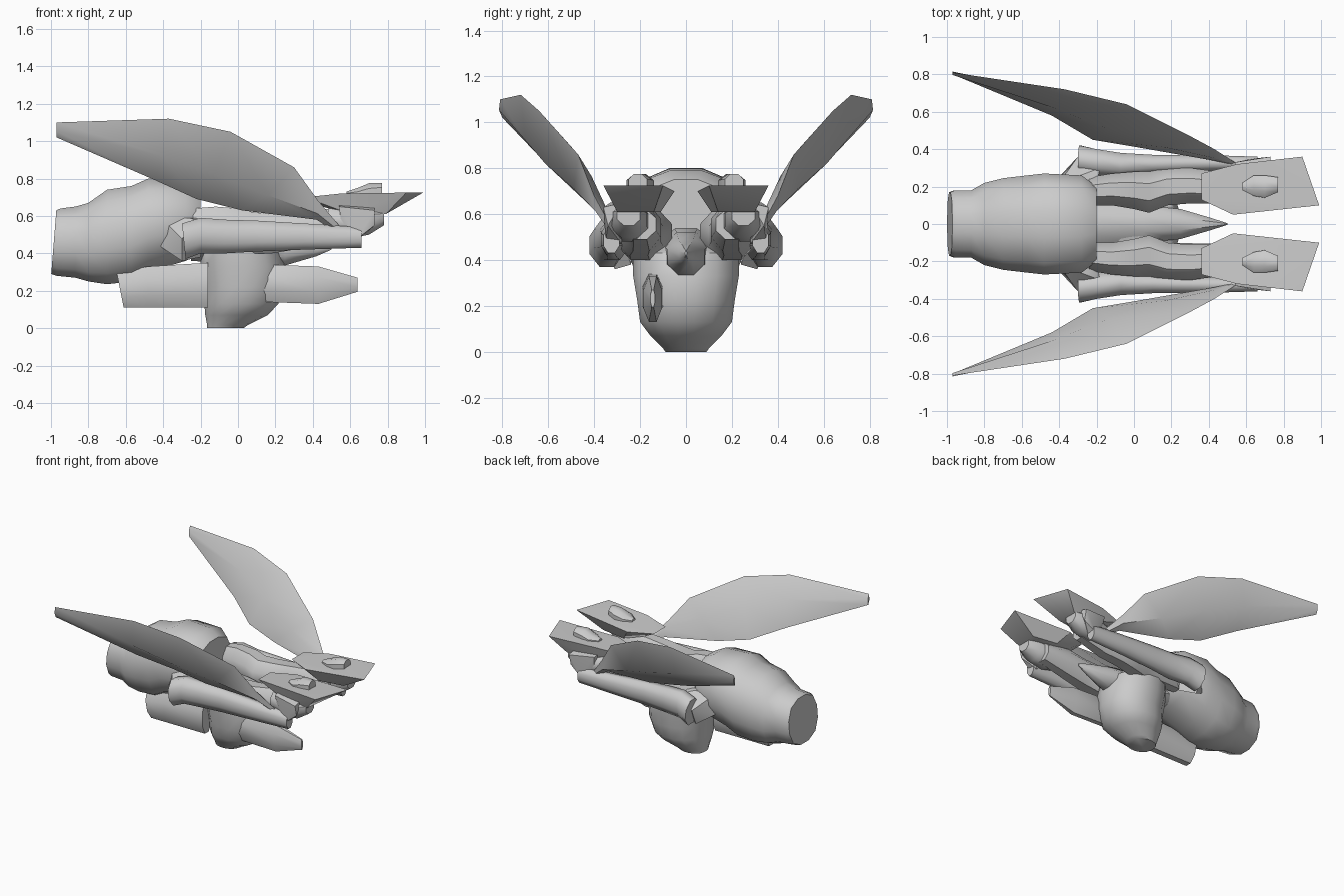
import bpy, bmesh, math
from mathutils import Vector

grey = bpy.data.materials.new("light grey")
grey.diffuse_color = (0.6, 0.6, 0.6, 1)


def finish(name, bm, mirror, angle):
    bmesh.ops.recalc_face_normals(bm, faces=bm.faces)
    me = bpy.data.meshes.new(name)
    bm.to_mesh(me)
    bm.free()
    me.materials.append(grey)
    ob = bpy.data.objects.new(name, me)
    bpy.context.collection.objects.link(ob)
    bpy.ops.object.select_all(action='DESELECT')
    ob.select_set(True)
    bpy.context.view_layer.objects.active = ob
    bpy.ops.object.shade_smooth_by_angle(angle=math.radians(angle))
    if mirror:
        m = ob.modifiers.new("mirror", 'MIRROR')
        m.use_axis = (False, True, False)
        m.use_mirror_merge = False
    return ob


def skin(name, rings, mirror=False, angle=45):
    """Join rings of equal length into a closed skin."""
    bm = bmesh.new()
    vs = [[bm.verts.new(p) for p in r] for r in rings]
    n = len(vs[0])
    for a, b in zip(vs, vs[1:]):
        for i in range(n):
            bm.faces.new((a[i], a[(i + 1) % n], b[(i + 1) % n], b[i]))
    bm.faces.new(vs[0])
    bm.faces.new(vs[-1])
    return finish(name, bm, mirror, angle)


def oval(a0, a1, b0, b1, n, power):
    """Rounded section that fills the given box."""
    pts = []
    for i in range(n):
        t = 2 * math.pi * (i + 0.5) / n
        c, s = math.cos(t), math.sin(t)
        k = (abs(c) ** power + abs(s) ** power) ** (-1 / power)
        pts.append((c * k, s * k))
    ma, mb = max(p[0] for p in pts), max(p[1] for p in pts)
    return [((a0 + a1) / 2 + p / ma * (a1 - a0) / 2,
             (b0 + b1) / 2 + q / mb * (b1 - b0) / 2) for p, q in pts]


def loft_x(name, secs, n=8, power=2.0, mirror=False, angle=45):
    """Sections along x: (x, y0, y1, z0, z1[, lean])."""
    rings = []
    for s in secs:
        lean = s[5] if len(s) > 5 else 0
        mid = (s[3] + s[4]) / 2
        rings.append([(s[0] + lean * (z - mid), y, z)
                      for y, z in oval(*s[1:5], n, power)])
    return skin(name, rings, mirror, angle)


def hull(name, pts, mirror=True, angle=30):
    bm = bmesh.new()
    for p in pts:
        bm.verts.new(p)
    r = bmesh.ops.convex_hull(bm, input=bm.verts)
    bmesh.ops.delete(bm, geom=list({v for v in r["geom_interior"]
                                    if isinstance(v, bmesh.types.BMVert)}), context='VERTS')
    return finish(name, bm, mirror, angle)


# main rear body
loft_x("rear_body", [
    (-0.985, -0.17, 0.17, 0.29, 0.63, 0.08),
    (-0.96, -0.18, 0.18, 0.28, 0.64, 0.06),
    (-0.87, -0.18, 0.18, 0.27, 0.65),
    (-0.80, -0.22, 0.22, 0.25, 0.67),
    (-0.70, -0.245, 0.245, 0.235, 0.74),
    (-0.57, -0.26, 0.26, 0.25, 0.76),
    (-0.48, -0.27, 0.27, 0.30, 0.80),
    (-0.28, -0.26, 0.26, 0.36, 0.79),
    (-0.20, -0.20, 0.20, 0.40, 0.75)], n=12, power=2.5)

# spike between the legs
loft_x("centre_spike", [
    (-0.25, -0.12, 0.12, 0.36, 0.54),
    (0.05, -0.10, 0.10, 0.34, 0.52),
    (0.25, -0.08, 0.08, 0.335, 0.49),
    (0.42, -0.03, 0.03, 0.385, 0.46),
    (0.50, -0.004, 0.004, 0.42, 0.44)], n=8)

# rounded nose pod below, stacked along z
rings = []
for z, x0, x1, w in [(0.0, -0.165, 0.03, 0.09), (0.015, -0.165, 0.05, 0.10),
                     (0.07, -0.175, 0.16, 0.155), (0.13, -0.18, 0.215, 0.20),
                     (0.22, -0.185, 0.25, 0.212), (0.33, -0.20, 0.25, 0.23),
                     (0.43, -0.20, 0.22, 0.23), (0.51, -0.19, 0.08, 0.05)]:
    rings.append([(x, y, z) for x, y in oval(x0, x1, -w, w, 16, 2.3)])
skin("nose_pod", rings)

# legs with bumps
loft_x("leg", [
    (-0.24, 0.10, 0.25, 0.42, 0.64), (-0.12, 0.10, 0.27, 0.41, 0.65),
    (0.00, 0.08, 0.28, 0.41, 0.64), (0.08, 0.06, 0.28, 0.40, 0.62),
    (0.18, 0.10, 0.30, 0.40, 0.61), (0.30, 0.11, 0.30, 0.42, 0.62),
    (0.45, 0.11, 0.28, 0.44, 0.64), (0.66, 0.13, 0.27, 0.49, 0.62)],
    n=8, power=2.3, mirror=True)

# flared foot plates with ankle, heel and knob
hull("foot_plate", [
    (0.36, 0.13, 0.70), (0.36, 0.27, 0.70), (0.55, 0.32, 0.72), (0.90, 0.36, 0.725),
    (0.99, 0.10, 0.725), (0.53, 0.05, 0.70), (0.45, 0.15, 0.65), (0.45, 0.25, 0.65),
    (0.60, 0.11, 0.61), (0.60, 0.29, 0.61), (0.79, 0.14, 0.61), (0.79, 0.30, 0.61)])
loft_x("ankle", [
    (0.48, 0.17, 0.30, 0.50, 0.64), (0.60, 0.16, 0.33, 0.48, 0.65),
    (0.70, 0.17, 0.33, 0.50, 0.65), (0.78, 0.20, 0.30, 0.55, 0.64)], n=8, mirror=True)
hull("heel", [
    (0.54, 0.27, 0.66), (0.73, 0.28, 0.65), (0.54, 0.33, 0.65), (0.73, 0.36, 0.63),
    (0.73, 0.34, 0.55), (0.64, 0.35, 0.48), (0.56, 0.30, 0.50), (0.64, 0.28, 0.47)])
loft_x("foot_knob", [
    (0.58, 0.18, 0.22, 0.70, 0.73), (0.64, 0.15, 0.26, 0.68, 0.75),
    (0.70, 0.14, 0.26, 0.68, 0.775), (0.77, 0.17, 0.25, 0.70, 0.775)], mirror=True)

# side bars outside the legs
loft_x("side_bar", [
    (-0.29, 0.27, 0.42, 0.37, 0.56, -0.1), (-0.20, 0.26, 0.40, 0.40, 0.59),
    (-0.07, 0.25, 0.38, 0.40, 0.58), (0.10, 0.27, 0.37, 0.41, 0.575),
    (0.35, 0.28, 0.37, 0.42, 0.56), (0.66, 0.29, 0.36, 0.43, 0.54)],
    n=8, mirror=True, angle=60)
hull("shoulder", [
    (-0.40, 0.22, 0.58), (-0.42, 0.23, 0.44), (-0.26, 0.27, 0.59), (-0.30, 0.31, 0.36),
    (-0.18, 0.30, 0.56), (-0.20, 0.22, 0.59), (-0.30, 0.36, 0.48), (-0.20, 0.24, 0.38)])

# swept wings: upper edge, lower edge, outer and inner ridge thickness
wing = [((-0.97, 0.81, 1.10), (-0.97, 0.80, 1.02), 0.012, 0.01),
        ((-0.37, 0.72, 1.12), (-0.44, 0.58, 0.79), 0.06, 0.045),
        ((-0.04, 0.64, 1.05), (-0.22, 0.45, 0.69), 0.085, 0.05),
        ((0.30, 0.47, 0.86), (0.02, 0.41, 0.63), 0.06, 0.035),
        ((0.43, 0.40, 0.68), (0.42, 0.34, 0.58), 0.03, 0.02),
        ((0.54, 0.33, 0.55), (0.53, 0.32, 0.51), 0.01, 0.01)]
rings = []
for up, lo, outer, inner in wing:
    up, lo = Vector(up), Vector(lo)
    mid, out = (up + lo) / 2, Vector((0, 0.82, -0.57))
    rings.append([up, mid + out * outer, lo, mid - out * inner])
skin("wing", rings, mirror=True, angle=40)

# blaster on one side only
loft_x("blaster_rear", [
    (-0.63, -0.20, -0.09, 0.11, 0.30, -0.2), (-0.48, -0.20, -0.09, 0.11, 0.33),
    (-0.16, -0.20, -0.09, 0.11, 0.35)], n=8, angle=35)
loft_x("blaster_barrel", [
    (0.06, -0.18, -0.11, 0.21, 0.25), (0.15, -0.19, -0.10, 0.14, 0.34),
    (0.43, -0.185, -0.105, 0.13, 0.33), (0.64, -0.155, -0.135, 0.195, 0.27)], n=8, angle=35)
